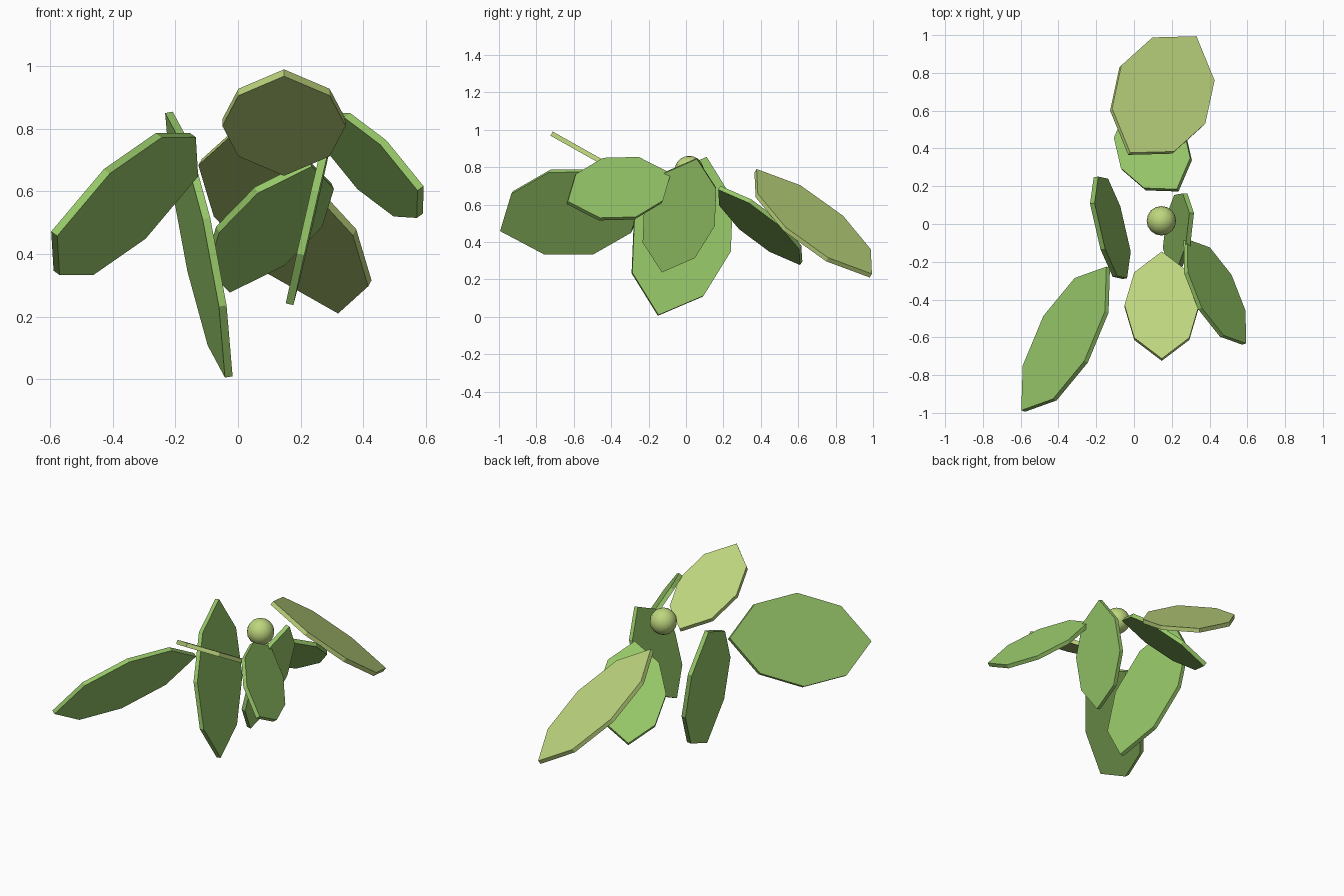
import bpy
import bmesh
from mathutils import Vector

cube = bpy.data.objects.get("Cube")
if cube:
    bpy.data.objects.remove(cube, do_unlink=True)


def make_material(name, color):
    mat = bpy.data.materials.new(name)
    mat.use_nodes = True
    mat.diffuse_color = (*color, 1)
    mat.node_tree.nodes["Principled BSDF"].inputs["Base Color"].default_value = (*color, 1)
    return mat


GREEN = make_material("leaf green", (0.305, 0.565, 0.138))
LIME = make_material("pale lime", (0.515, 0.672, 0.209))

LARGE, SMALL = (0.452, 0.272), (0.325, 0.197)  # half length, half width
THICKNESS = 0.025
# Pointed eight-sided outline: along and across the leaf
OUTLINE = [(1, 0), (0.61, 0.74), (0, 1), (-0.61, 0.74),
           (-1, 0), (-0.61, -0.74), (0, -1), (0.61, -0.74)]


def leaf(name, mat, size, center, along, across):
    """Flat pointed leaf, stretched along one direction and thickened."""
    along = Vector(along).normalized()
    across = Vector(across)
    across = (across - along * across.dot(along)).normalized()
    bm = bmesh.new()
    bm.faces.new([bm.verts.new(along * u * size[0] + across * v * size[1])
                  for u, v in OUTLINE])
    mesh = bpy.data.meshes.new(name)
    bm.to_mesh(mesh)
    bm.free()
    mesh.materials.append(mat)
    obj = bpy.data.objects.new(name, mesh)
    obj.location = center
    bpy.context.collection.objects.link(obj)
    solid = obj.modifiers.new("thickness", "SOLIDIFY")
    solid.thickness = THICKNESS
    solid.offset = 0


# Spreading leaves
leaf("front_right_leaf", GREEN, LARGE, (-0.362, -0.61, 0.56),
     (-0.225, -0.38, -0.095), (-0.112, 0.115, -0.222))
leaf("front_left_leaf", GREEN, SMALL, (0.428, -0.36, 0.685),
     (0.155, -0.275, -0.075), (-0.08, -0.082, 0.157))
leaf("front_raised_leaf", LIME, SMALL, (0.147, -0.435, 0.82),
     (0, -0.285, 0.16), (1, 0, 0))
leaf("back_large_leaf", LIME, LARGE, (0.15, 0.68, 0.5),
     (0.175, 0.308, -0.28), (-0.221, 0.15, 0.032))
leaf("back_small_leaf", GREEN, SMALL, (0.1, 0.397, 0.488),
     (-0.13, 0.217, -0.2), (-0.163, -0.11, -0.007))

# Hanging leaves
leaf("right_hanging_leaf", GREEN, LARGE, (-0.125, -0.02, 0.43),
     (0.095, -0.128, -0.42), (-0.025, 0.258, -0.08))
leaf("left_hanging_leaf", GREEN, SMALL, (0.235, -0.035, 0.543),
     (-0.07, -0.093, -0.302), (-0.01, 0.187, -0.055))

# Round bud
bpy.ops.mesh.primitive_uv_sphere_add(segments=16, ring_count=10, radius=0.078,
                                     location=(0.145, 0.017, 0.782))
bud = bpy.context.object
bud.name = "bud"
bud.data.materials.append(LIME)
bpy.ops.object.shade_smooth()
